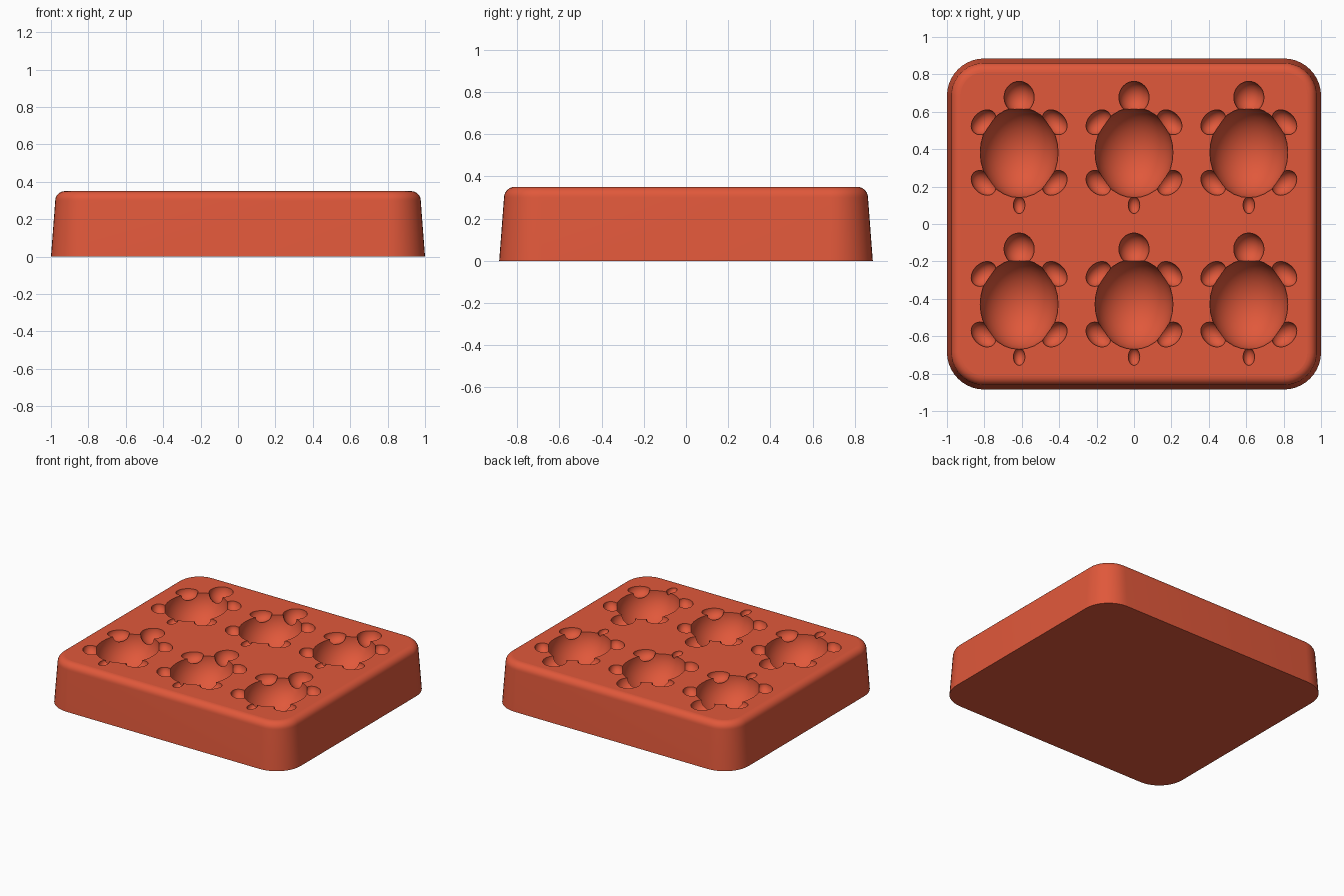
import bpy, bmesh, math
from mathutils import Matrix

cube = bpy.data.objects.get("Cube")
if cube:
    bpy.data.objects.remove(cube, do_unlink=True)

HALF_X, HALF_Y, HEIGHT, CORNER = 1.0, 0.885, 0.35, 0.2

clay = bpy.data.materials.new("terracotta red")
clay.use_nodes = True
colour = (0.75, 0.098, 0.043, 1)
clay.diffuse_color = colour
clay.node_tree.nodes["Principled BSDF"].inputs["Base Color"].default_value = colour


def make_object(name, bm):
    bmesh.ops.recalc_face_normals(bm, faces=bm.faces)
    mesh = bpy.data.meshes.new(name)
    bm.to_mesh(mesh)
    bm.free()
    mesh.materials.append(clay)
    obj = bpy.data.objects.new(name, mesh)
    bpy.context.collection.objects.link(obj)
    return obj


def rounded_ring(bm, inset, z, steps=10):
    """Rounded rectangle whose corner centres stay fixed as it shrinks."""
    ring, r = [], CORNER - inset
    for i, (sx, sy) in enumerate([(1, 1), (-1, 1), (-1, -1), (1, -1)]):
        for k in range(steps + 1):
            a = math.pi / 2 * (i + k / steps)
            ring.append(bm.verts.new((sx * (HALF_X - CORNER) + r * math.cos(a),
                                      sy * (HALF_Y - CORNER) + r * math.sin(a), z)))
    return ring


def carve(block, name, hollows):
    """Cut one set of separate ellipsoids out of the block at every mould place."""
    bm = bmesh.new()
    for cx in (-0.614, 0, 0.614):
        for cy in (0.382, -0.429):
            for x, y, rx, ry, depth, turn in hollows:
                matrix = (Matrix.Translation((cx + x, cy + y, HEIGHT))
                          @ Matrix.Rotation(turn, 4, 'Z')
                          @ Matrix.Diagonal((rx, ry, depth, 1)))
                bmesh.ops.create_uvsphere(bm, u_segments=32, v_segments=17,
                                          radius=1, matrix=matrix)
    cutter = make_object(name + "_cutter", bm)
    cutter.hide_render = True
    cut = block.modifiers.new(name, 'BOOLEAN')
    cut.operation = 'DIFFERENCE'
    cut.solver = 'MANIFOLD'
    cut.object = cutter
    bpy.ops.object.modifier_apply(modifier=name)
    bpy.data.objects.remove(cutter, do_unlink=True)


# Tapered block with a rounded upper rim
bm = bmesh.new()
profile = [(0, 0)]
for k in range(8):
    a = math.pi / 2 * k / 7
    profile.append((0.073 - 0.05 * math.cos(a), HEIGHT - 0.05 + 0.05 * math.sin(a)))
rings = [rounded_ring(bm, inset, z) for inset, z in profile]
for low, high in zip(rings, rings[1:]):
    for i in range(len(low)):
        j = (i + 1) % len(low)
        bm.faces.new((low[i], low[j], high[j], high[i]))
bm.faces.new(rings[0])
bm.faces.new(rings[-1])
mould = make_object("mould_block", bm)
bpy.ops.object.select_all(action='DESELECT')
mould.select_set(True)
bpy.context.view_layer.objects.active = mould

# Turtle cavities: shell, then head and tail, then four flippers
carve(mould, "shells", [(0, 0, 0.209, 0.242, 0.21, 0)])
carve(mould, "heads_and_tails", [(0, 0.295, 0.081, 0.086, 0.085, 0),
                                 (0, -0.281, 0.031, 0.046, 0.035, 0)])
carve(mould, "flippers", [(sx * 0.19, sy * 0.162, 0.076, 0.056, 0.06, -sx * sy * math.pi / 4)
                          for sx in (-1, 1) for sy in (-1, 1)])

# Smooth rounded walls, flat top and base
bpy.ops.object.shade_smooth_by_angle(angle=math.radians(30))
for face in mould.data.polygons:
    if abs(face.normal.z) > 0.999 and (face.center.z > HEIGHT - 0.001 or face.center.z < 0.001):
        face.use_smooth = False
